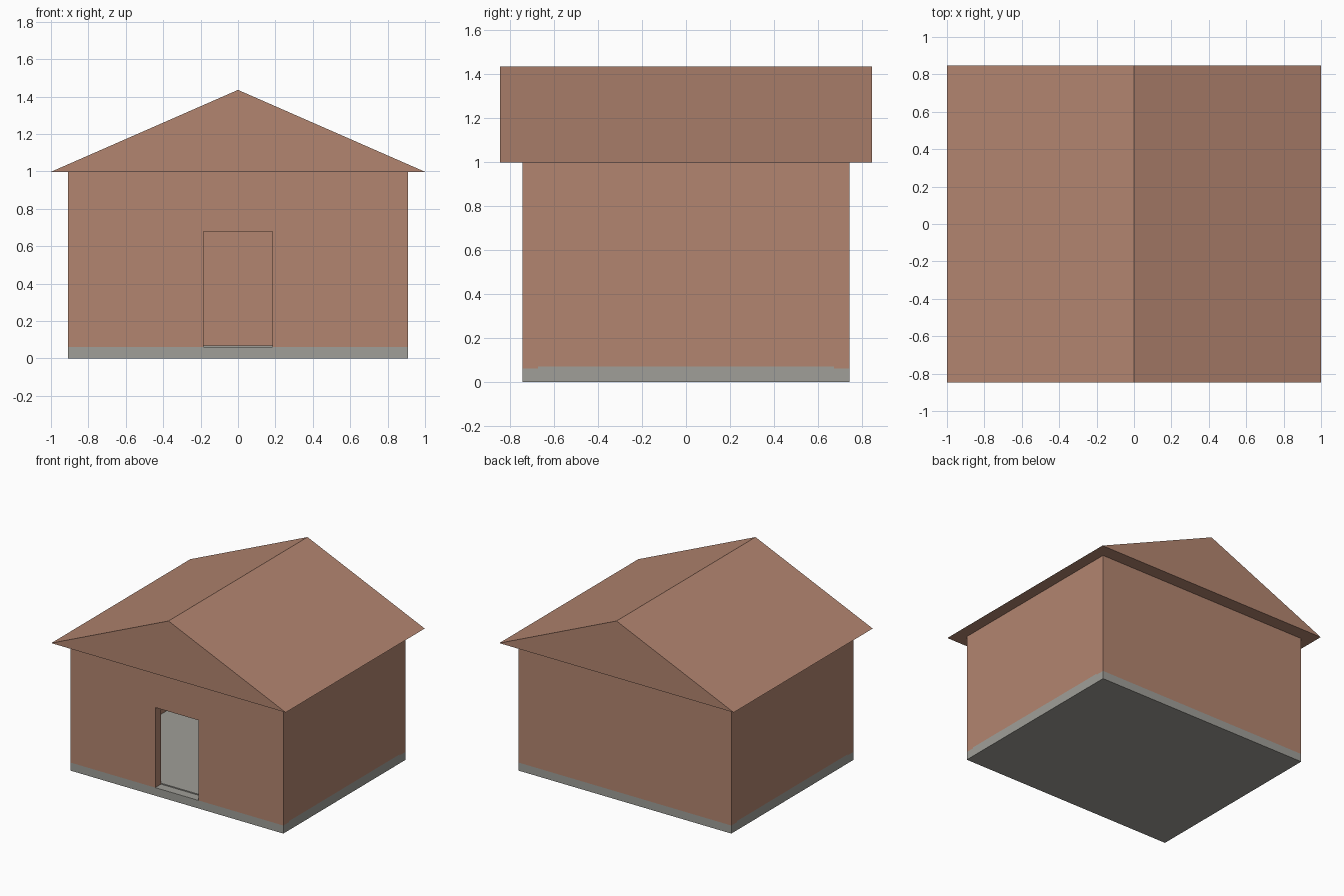
import bpy
import bmesh

cube = bpy.data.objects.get("Cube")
if cube:
    bpy.data.objects.remove(cube, do_unlink=True)


def material(name, rgb):
    mat = bpy.data.materials.new(name)
    mat.use_nodes = True
    mat.diffuse_color = (*rgb, 1)
    mat.node_tree.nodes["Principled BSDF"].inputs["Base Color"].default_value = (*rgb, 1)
    return mat


brown = material("warm brown", (0.45, 0.235, 0.162))
grey = material("concrete grey", (0.35, 0.345, 0.315))


def prism(name, profile, depth, y, mat):
    """Extrude an x-z profile along y, centred on y."""
    bm = bmesh.new()
    face = bm.faces.new([bm.verts.new((px, y - depth / 2, pz)) for px, pz in profile])
    ext = bmesh.ops.extrude_face_region(bm, geom=[face])
    moved = [v for v in ext["geom"] if isinstance(v, bmesh.types.BMVert)]
    bmesh.ops.translate(bm, verts=moved, vec=(0, depth, 0))
    bmesh.ops.recalc_face_normals(bm, faces=bm.faces)
    mesh = bpy.data.meshes.new(name)
    bm.to_mesh(mesh)
    bm.free()
    mesh.materials.append(mat)
    obj = bpy.data.objects.new(name, mesh)
    bpy.context.collection.objects.link(obj)
    return obj


def rect(x0, x1, z0, z1):
    return [(x0, z0), (x1, z0), (x1, z1), (x0, z1)]


HALF_X, HALF_Y, WALL = 0.908, 0.744, 0.07
BASE, FLOOR, EAVE, RIDGE = 0.062, 0.07, 0.998, 1.436
DOOR_X, DOOR_TOP = 0.185, 0.68
INNER_X, INNER_Y = HALF_X - WALL, HALF_Y - WALL

# Foundation and raised floor
prism("foundation", rect(-HALF_X, HALF_X, 0, BASE), 2 * HALF_Y, 0, grey)
prism("floor", rect(-HALF_X, HALF_X, BASE, FLOOR), 2 * INNER_Y, 0, grey)

# Side walls between the front and back walls
for side, s in (("left", 1), ("right", -1)):
    prism(side + "_wall", rect(s * INNER_X, s * HALF_X, FLOOR, EAVE), 2 * INNER_Y, 0, brown)

# Back wall, and front wall with an open doorway
wall_y = HALF_Y - WALL / 2
prism("back_wall", rect(-HALF_X, HALF_X, BASE, EAVE), WALL, wall_y, brown)
doorway = [(-HALF_X, BASE), (-DOOR_X, BASE), (-DOOR_X, DOOR_TOP), (DOOR_X, DOOR_TOP),
           (DOOR_X, BASE), (HALF_X, BASE), (HALF_X, EAVE), (-HALF_X, EAVE)]
prism("front_wall", doorway, WALL, -wall_y, brown)

# Solid gable roof
prism("roof", [(-1, EAVE), (1, EAVE), (0, RIDGE)], 1.694, 0, brown)
